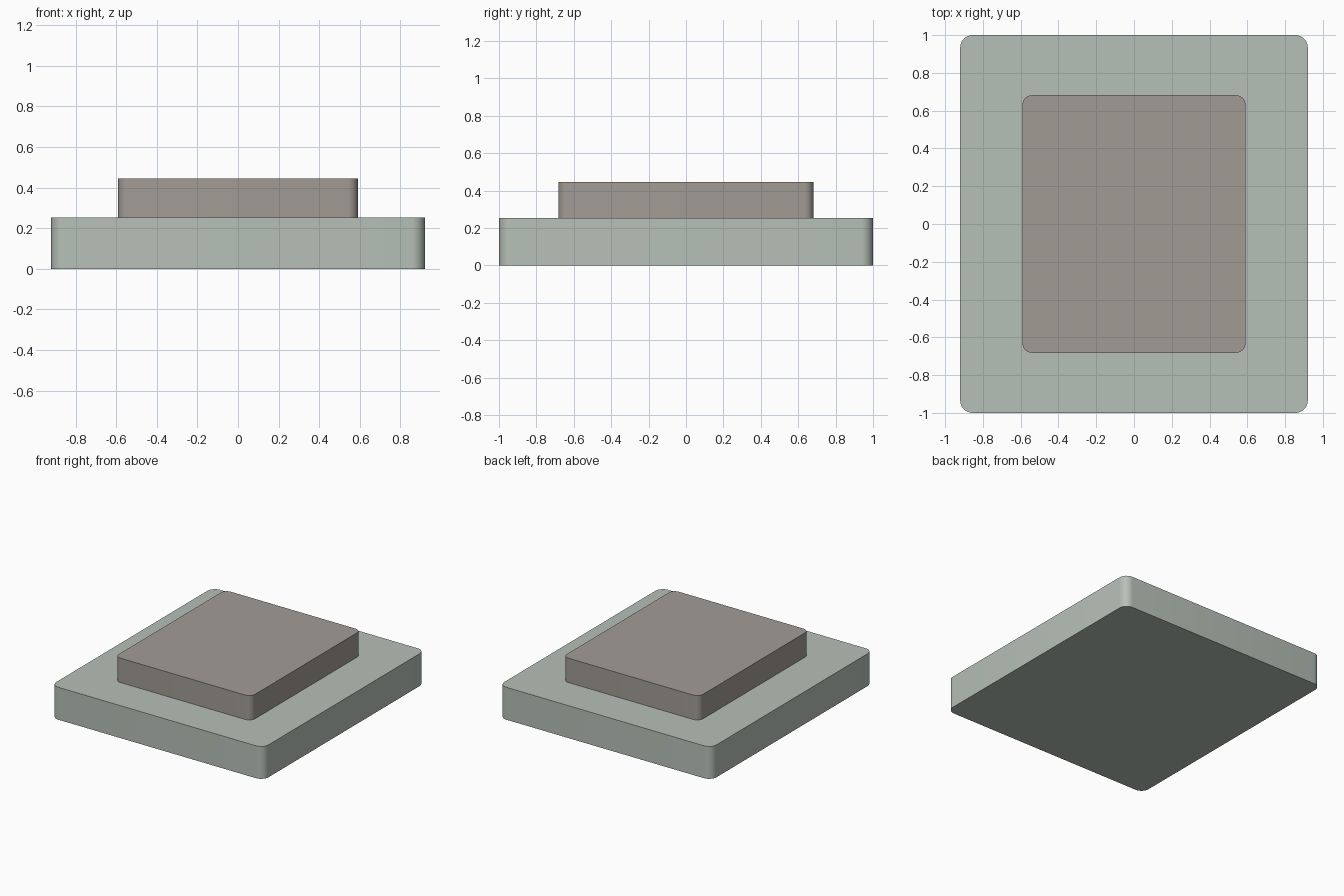
import bpy
import bmesh
import math

if "Cube" in bpy.data.objects:
    bpy.data.objects.remove(bpy.data.objects["Cube"])


def material(name, color):
    mat = bpy.data.materials.new(name)
    mat.diffuse_color = (*color, 1)
    mat.use_nodes = True
    mat.node_tree.nodes["Principled BSDF"].inputs["Base Color"].default_value = mat.diffuse_color
    return mat


def rounded_slab(name, half_x, half_y, z0, z1, radius, mat, steps=8):
    """Flat slab with rounded vertical corners."""
    bm = bmesh.new()
    ring = []
    for i, (sx, sy) in enumerate([(1, 1), (-1, 1), (-1, -1), (1, -1)]):
        for k in range(steps + 1):
            a = math.pi / 2 * (i + k / steps)
            ring.append(bm.verts.new((sx * (half_x - radius) + radius * math.cos(a),
                                      sy * (half_y - radius) + radius * math.sin(a), z0)))
    base = bm.faces.new(ring)
    ext = bmesh.ops.extrude_face_region(bm, geom=[base], use_keep_orig=True)
    top = [v for v in ext["geom"] if isinstance(v, bmesh.types.BMVert)]
    bmesh.ops.translate(bm, verts=top, vec=(0, 0, z1 - z0))
    bmesh.ops.recalc_face_normals(bm, faces=bm.faces)
    mesh = bpy.data.meshes.new(name)
    bm.to_mesh(mesh)
    bm.free()
    mesh.materials.append(mat)
    obj = bpy.data.objects.new(name, mesh)
    bpy.context.collection.objects.link(obj)
    # Smooth corners, crisp rims
    bpy.ops.object.select_all(action='DESELECT')
    obj.select_set(True)
    bpy.context.view_layer.objects.active = obj
    bpy.ops.object.shade_smooth_by_angle(angle=math.radians(30))
    return obj


# Wide lower slab
rounded_slab("base_slab", 0.92, 1.0, 0.0, 0.254, 0.065,
             material("grey_green", (0.47, 0.53, 0.48)))
# Smaller raised slab on top
rounded_slab("upper_slab", 0.59, 0.682, 0.254, 0.445, 0.05,
             material("warm_grey", (0.36, 0.33, 0.30)))
